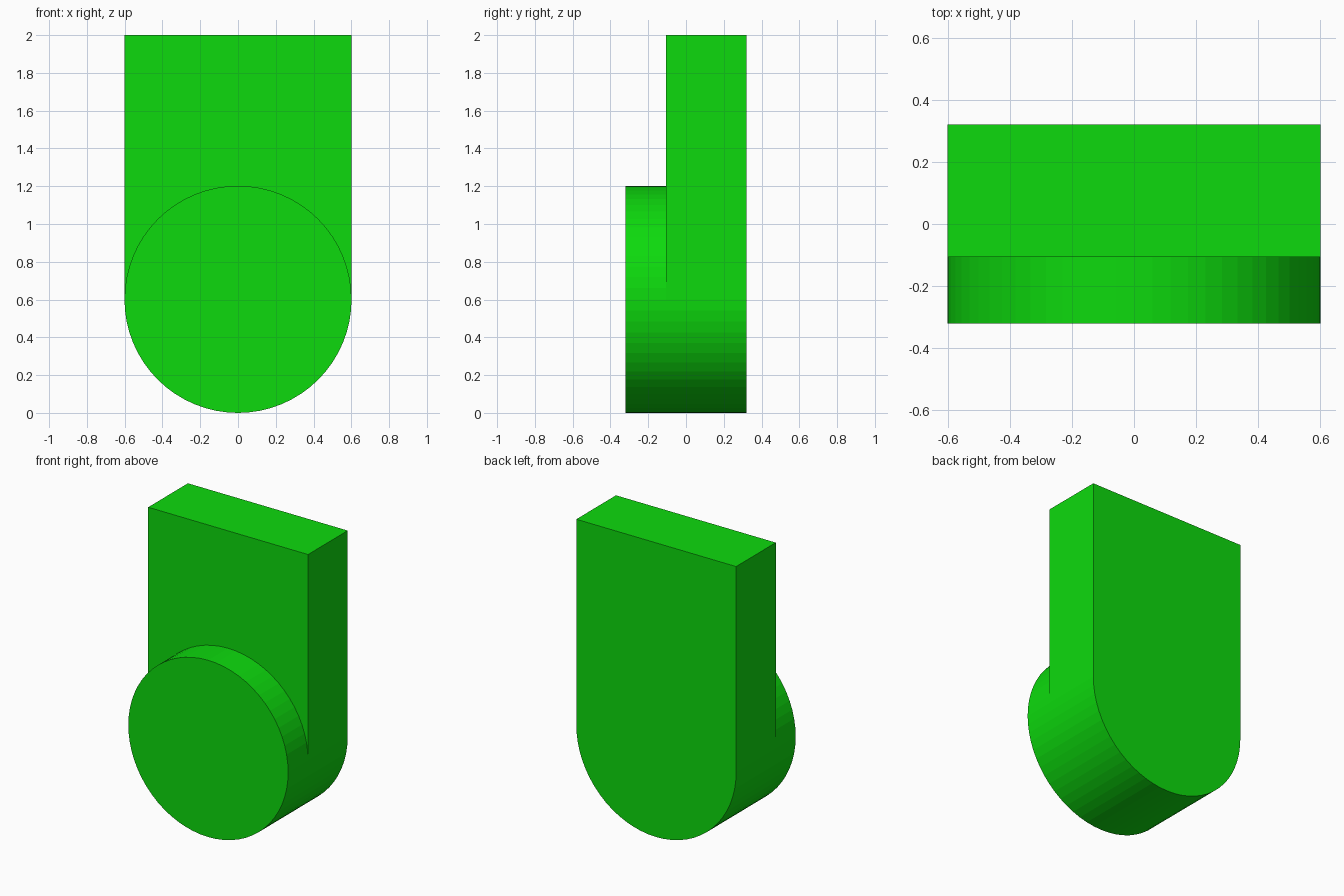
import bpy, bmesh, math

if "Cube" in bpy.data.objects:
    bpy.data.objects.remove(bpy.data.objects["Cube"])

R = 0.601        # radius of disc and rounded plate end
SEGMENTS = 64
FRONT, STEP, BACK = -0.32, -0.106, 0.32

green = bpy.data.materials.new("bright green")
green.diffuse_color = (0.004, 0.70, 0.004, 1)
green.use_nodes = True
green.node_tree.nodes["Principled BSDF"].inputs["Base Color"].default_value = green.diffuse_color


def arc(start, end, steps):
    """Points in the xz plane around the disc centre."""
    return [(R * math.cos(start + (end - start) * i / steps),
             R + R * math.sin(start + (end - start) * i / steps))
            for i in range(steps + 1)]


def extrude_profile(name, profile, y0, y1, skip_back=False):
    """Solid with an xz profile, running from y0 to y1."""
    bm = bmesh.new()
    near = [bm.verts.new((x, y0, z)) for x, z in profile]
    far = [bm.verts.new((x, y1, z)) for x, z in profile]
    n = len(profile)
    bm.faces.new(near)
    bm.faces.new(far)
    for i in range(n):
        j = (i + 1) % n
        bm.faces.new((near[i], far[i], far[j], near[j]))
    bmesh.ops.recalc_face_normals(bm, faces=bm.faces[:])
    mesh = bpy.data.meshes.new(name)
    bm.to_mesh(mesh)
    bm.free()
    mesh.materials.append(green)
    obj = bpy.data.objects.new(name, mesh)
    bpy.context.collection.objects.link(obj)
    return obj


# upright plate with a half-round lower end
plate = arc(math.pi, 2 * math.pi, SEGMENTS // 2) + [(R, 2.0), (-R, 2.0)]
body = extrude_profile("upright_plate", plate, STEP, BACK)

# round disc on the front of the plate
disc_profile = arc(0, 2 * math.pi, SEGMENTS)[:-1]
disc = extrude_profile("front_disc", disc_profile, FRONT, STEP)

# fuse both parts so no hidden faces remain at the joint
union = body.modifiers.new("join disc", 'BOOLEAN')
union.operation = 'UNION'
union.solver = 'EXACT'
union.object = disc
bpy.context.view_layer.objects.active = body
body.select_set(True)
bpy.ops.object.modifier_apply(modifier=union.name)
bpy.data.objects.remove(disc)
body.name = "plate_with_round_front"
